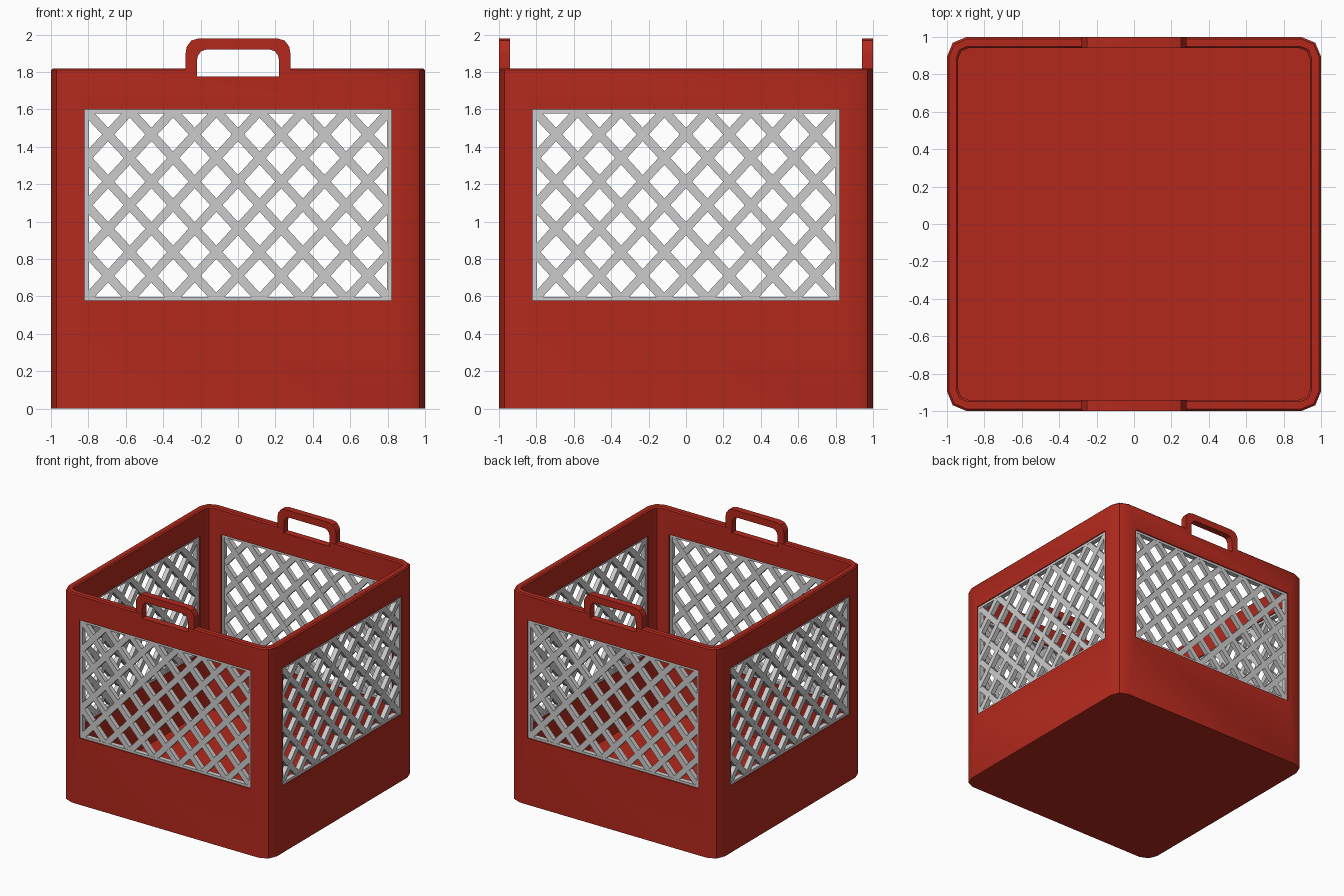
import bpy, bmesh, math
from mathutils import Matrix, Vector

if "Cube" in bpy.data.objects:
    bpy.data.objects.remove(bpy.data.objects["Cube"])

WX, Z0, Z1 = 0.81, 0.585, 1.592      # window half width and lattice heights
COLS, ROWS = 7, 4

red = bpy.data.materials.new("red_plastic")
red.diffuse_color = (0.45, 0.022, 0.012, 1)
red.use_nodes = True
red.node_tree.nodes["Principled BSDF"].inputs["Base Color"].default_value = red.diffuse_color


def finish(name, bm, mat=None):
    bmesh.ops.recalc_face_normals(bm, faces=bm.faces[:])
    me = bpy.data.meshes.new(name)
    bm.to_mesh(me)
    bm.free()
    ob = bpy.data.objects.new(name, me)
    bpy.context.collection.objects.link(ob)
    if mat:
        me.materials.append(mat)
    return ob


def activate(ob):
    bpy.ops.object.select_all(action='DESELECT')
    ob.select_set(True)
    bpy.context.view_layer.objects.active = ob


def smooth(ob):
    activate(ob)
    bpy.ops.object.shade_smooth_by_angle(angle=math.radians(32))


def add_box(bm, centre, size, rot=Matrix()):
    m = Matrix.Translation(centre) @ rot @ Matrix.Diagonal((*size, 1))
    bmesh.ops.create_cube(bm, size=1, matrix=m)


def rounded_loop(bm, half, radius, z):
    pts = []
    for q in range(4):
        c = Matrix.Rotation(q * math.pi / 2, 3, 'Z') @ Vector((half - radius, half - radius, z))
        for s in range(3):
            a = q * math.pi / 2 + s * math.pi / 4
            pts.append(bm.verts.new(c + Vector((math.cos(a), math.sin(a), 0)) * radius))
    return pts


# crate shell: stacked rounded-square loops, outside up, over the rim, down inside
bm = bmesh.new()
loops = [rounded_loop(bm, *p) for p in (
    (1.0, 0.105, 0), (1.0, 0.105, 1.81), (0.99, 0.1, 1.82),
    (0.95, 0.06, 1.82), (0.94, 0.055, 1.81), (0.94, 0.055, 0.06))]
for a, b in zip(loops, loops[1:]):
    for i in range(len(a)):
        j = (i + 1) % len(a)
        bm.faces.new((a[i], a[j], b[j], b[i]))
bm.faces.new(loops[0])
bm.faces.new(loops[-1])
crate = finish("crate_body", bm, red)

# window and hand-hole openings
for name, centre, size in (
        ("window_cut_y", (0, 0, 1.089), (1.64, 3, 1.022)),
        ("window_cut_x", (0, 0, 1.089), (3, 1.64, 1.022)),
        ("hand_hole_cut", (0, 0, 1.875), (0.44, 3, 0.2))):
    bm = bmesh.new()
    add_box(bm, centre, size)
    cutter = finish(name, bm)
    cutter.hide_render = True
    mod = crate.modifiers.new(name, 'BOOLEAN')
    mod.operation, mod.solver, mod.object = 'DIFFERENCE', 'EXACT', cutter
    activate(crate)
    bpy.ops.object.modifier_apply(modifier=mod.name)
    bpy.data.objects.remove(cutter)
smooth(crate)

# handles: arched strips on the front and back rim
outer = [(-0.28, 1.80), (-0.28, 1.90), (-0.274, 1.935), (-0.25, 1.968), (-0.21, 1.98)]
inner = [(-0.22, 1.80), (-0.22, 1.86), (-0.214, 1.888), (-0.197, 1.912), (-0.17, 1.92)]
outer += [(-x, z) for x, z in reversed(outer)]
inner += [(-x, z) for x, z in reversed(inner)]
for name, y in (("front_handle", -0.999), ("back_handle", 0.941)):
    bm = bmesh.new()
    o = [bm.verts.new((x, y, z)) for x, z in outer]
    n = [bm.verts.new((x, y, z)) for x, z in inner]
    for i in range(len(o) - 1):
        bm.faces.new((o[i], o[i + 1], n[i + 1], n[i]))
    ext = bmesh.ops.extrude_face_region(bm, geom=bm.faces[:])
    bmesh.ops.translate(bm, vec=(0, 0.058, 0),
                        verts=[v for v in ext["geom"] if isinstance(v, bmesh.types.BMVert)])
    smooth(finish(name, bm, red))

# lattice panels: diagonal bars plus a thin border
def bar(bm, p, q, width, depth=0.04):
    p, q = Vector((p[0], -0.97, p[1])), Vector((q[0], -0.97, q[1]))
    d = q - p
    rot = Matrix.Rotation(-math.atan2(d.z, d.x), 4, 'Y')
    add_box(bm, (p + q) / 2, (d.length, depth, width), rot)


def grid_pt(u, v):
    return (-WX + 2 * WX * u / COLS, Z0 + (Z1 - Z0) * v / ROWS)


for k, name in enumerate(("front", "right", "back", "left")):
    bm = bmesh.new()
    for c in range(1 - ROWS, COLS):
        ua, ub = max(0, c), min(COLS, c + ROWS)
        bar(bm, grid_pt(ua, ua - c), grid_pt(ub, ub - c), 0.048)
        bar(bm, grid_pt(ua, ROWS - ua + c), grid_pt(ub, ROWS - ub + c), 0.048, 0.038)
    for z in (Z0, Z1):
        bar(bm, (-0.82, z), (0.82, z), 0.026, 0.042)
    for x in (-WX, WX):
        bar(bm, (x, 0.58), (x, 1.6), 0.026, 0.042)
    bmesh.ops.rotate(bm, verts=bm.verts[:], cent=(0, 0, 0),
                     matrix=Matrix.Rotation(k * math.pi / 2, 3, 'Z'))
    finish(name + "_lattice", bm)
